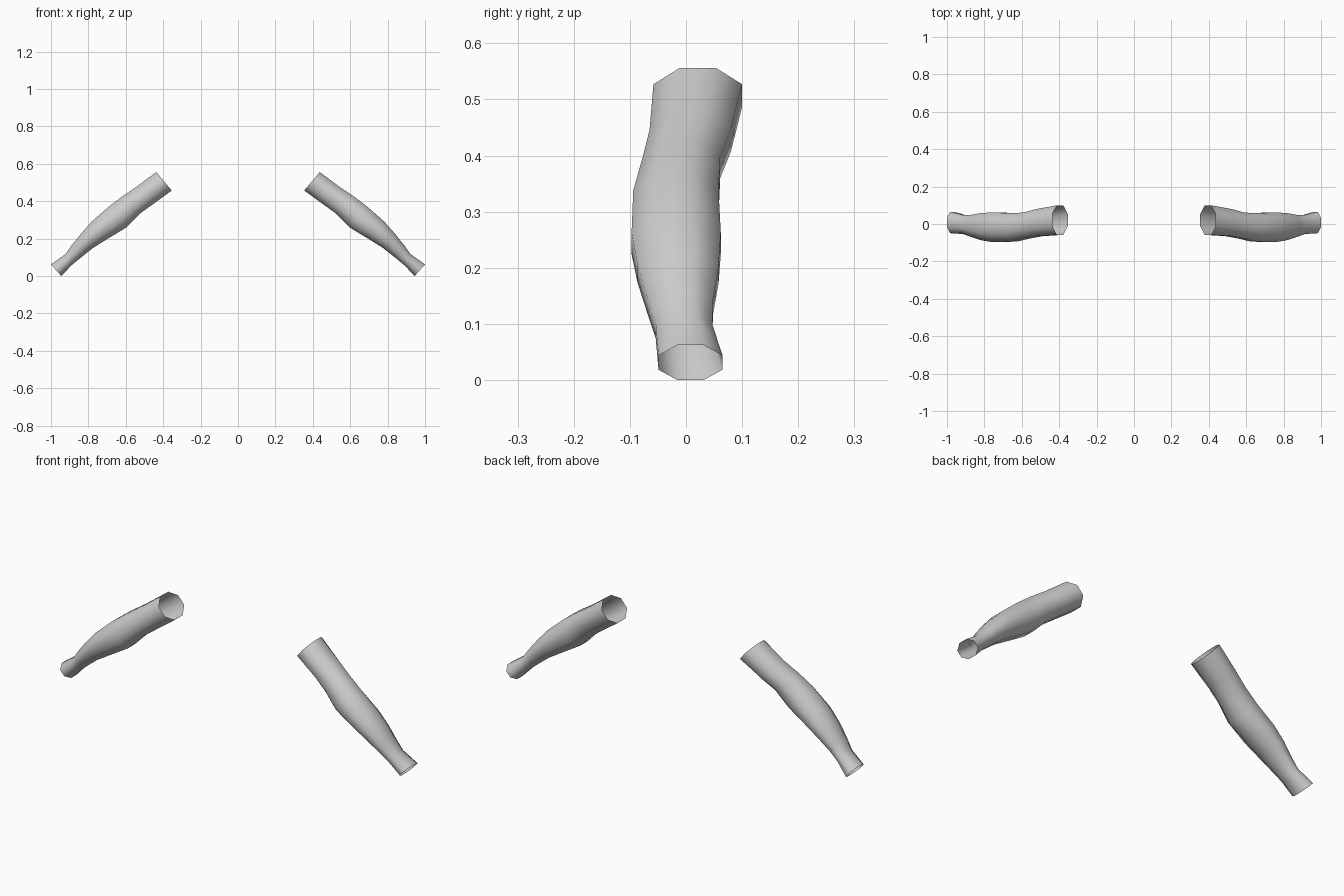
import bpy
import bmesh
import math
from mathutils import Vector

cube = bpy.data.objects.get("Cube")
if cube:
    bpy.data.objects.remove(cube, do_unlink=True)

SIDES = 8

# Rings from shoulder to wrist: upper (x, z), lower (x, z), front y, back y
RINGS = [
    ((0.437, 0.556), (0.354, 0.457), -0.058, 0.100),
    ((0.548, 0.473), (0.460, 0.380), -0.065, 0.080),
    ((0.620, 0.425), (0.525, 0.333), -0.077, 0.061),
    ((0.692, 0.370), (0.596, 0.260), -0.094, 0.058),
    ((0.783, 0.290), (0.700, 0.197), -0.097, 0.062),
    ((0.840, 0.225), (0.775, 0.150), -0.086, 0.058),
    ((0.890, 0.163), (0.842, 0.097), -0.068, 0.048),
    ((0.922, 0.117), (0.890, 0.057), -0.054, 0.047),
    ((1.000, 0.062), (0.945, 0.000), -0.049, 0.065),
]

# Plain grey cloth
cloth = bpy.data.materials.new("grey cloth")
cloth.use_nodes = True
grey = (0.6, 0.6, 0.6, 1.0)
cloth.diffuse_color = grey
cloth.node_tree.nodes["Principled BSDF"].inputs["Base Color"].default_value = grey


def ring_points(upper, lower, front, back, side):
    """Octagon with flat sides, fitted to the given extents."""
    top = Vector((side * upper[0], 0, upper[1]))
    bottom = Vector((side * lower[0], 0, lower[1]))
    centre = (top + bottom) / 2 + Vector((0, (front + back) / 2, 0))
    up = (top - bottom) / 2
    across = Vector((0, (back - front) / 2, 0))
    fit = 1 / math.cos(math.pi / SIDES)
    for i in range(SIDES):
        a = math.tau * (i + 0.5) / SIDES
        yield centre + fit * (math.cos(a) * across + math.sin(a) * up)


def make_sleeve(name, side):
    """Open tube lofted through the rings."""
    bm = bmesh.new()
    loops = [[bm.verts.new(p) for p in ring_points(*r, side)] for r in RINGS]
    for a, b in zip(loops, loops[1:]):
        for i in range(SIDES):
            j = (i + 1) % SIDES
            quad = (a[i], a[j], b[j], b[i])
            face = bm.faces.new(quad if side < 0 else quad[::-1])
            face.smooth = True
    bm.normal_update()
    # Make sure the outside faces outward
    first = bm.faces[:][0]
    hub = sum((v.co for v in loops[0] + loops[1]), Vector()) / (2 * SIDES)
    if first.normal.dot(first.calc_center_median() - hub) < 0:
        bmesh.ops.reverse_faces(bm, faces=bm.faces[:])
    mesh = bpy.data.meshes.new(name)
    bm.to_mesh(mesh)
    bm.free()
    mesh.materials.append(cloth)
    obj = bpy.data.objects.new(name, mesh)
    bpy.context.collection.objects.link(obj)


make_sleeve("left_sleeve", 1)
make_sleeve("right_sleeve", -1)
